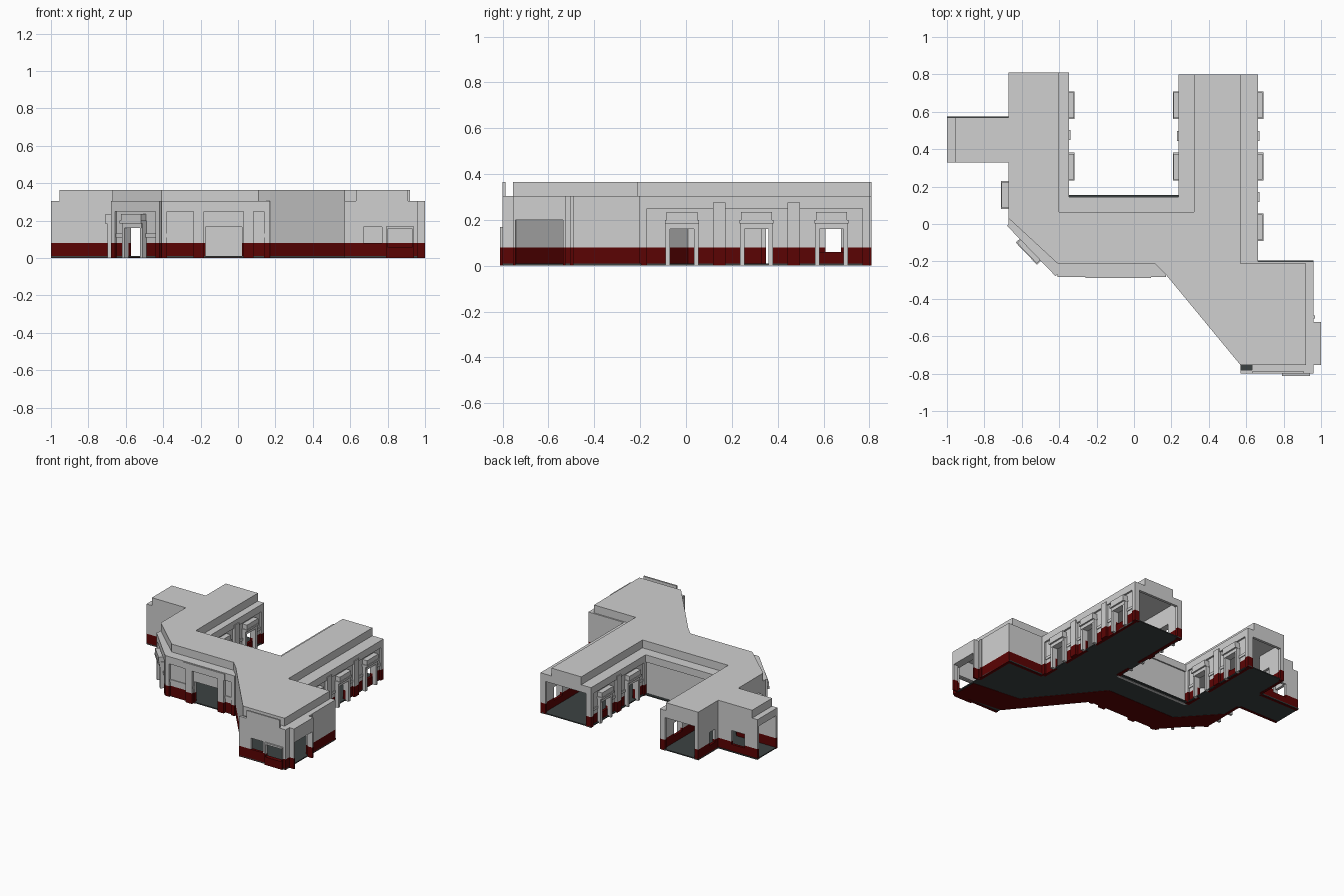
import bpy, bmesh
from mathutils import Vector

cube = bpy.data.objects.get("Cube")
if cube:
    bpy.data.objects.remove(cube, do_unlink=True)


def material(name, rgb):
    m = bpy.data.materials.new(name)
    m.use_nodes = True
    m.diffuse_color = (*rgb, 1)
    bsdf = next(n for n in m.node_tree.nodes if n.type == "BSDF_PRINCIPLED")
    bsdf.inputs["Base Color"].default_value = (*rgb, 1)
    bsdf.inputs["Roughness"].default_value = 0.9
    return m


PLASTER, RED, FLOOR = range(3)
MATERIALS = [material("pale_plaster", (0.63, 0.63, 0.63)),
             material("dark_red_paint", (0.105, 0.001, 0.001)),
             material("dark_slate_floor", (0.045, 0.055, 0.055))]
BASE, EAVES, TOP, THICK = 0.08, 0.305, 0.365, 0.02


def finish(name, bm):
    bmesh.ops.recalc_face_normals(bm, faces=bm.faces)
    mesh = bpy.data.meshes.new(name)
    bm.to_mesh(mesh)
    bm.free()
    for m in MATERIALS:
        mesh.materials.append(m)
    ob = bpy.data.objects.new(name, mesh)
    bpy.context.collection.objects.link(ob)


def prism(name, outline, z0, z1, mat):
    """Extrude a plan outline between two heights."""
    bm = bmesh.new()
    face = bm.faces.new([bm.verts.new((x, y, z0)) for x, y in outline])
    ext = bmesh.ops.extrude_face_region(bm, geom=[face], use_keep_orig=True)
    for v in ext["geom"]:
        if isinstance(v, bmesh.types.BMVert):
            v.co.z = z1
    for f in bm.faces:
        f.material_index = mat
    finish(name, bm)


class Wall:
    """Wall from a to b with the outside on the right hand of travel."""

    def __init__(self, name, a, b, red_base=True):
        self.name, self.a = name, Vector(a)
        self.u = (Vector(b) - self.a).normalized()
        self.n = Vector((self.u.y, -self.u.x))
        self.length = (Vector(b) - self.a).length
        self.red_base = red_base
        self.bm = bmesh.new()

    def box(self, s0, s1, d0, d1, z0, z1, mat=PLASTER):
        if s1 - s0 < 0.001 or z1 - z0 < 0.001:
            return
        ret = bmesh.ops.create_cube(self.bm, size=1)
        for v in ret["verts"]:
            s = s0 + (v.co.x + 0.5) * (s1 - s0)
            d = d0 + (v.co.y + 0.5) * (d1 - d0)
            z = z0 + (v.co.z + 0.5) * (z1 - z0)
            p = self.a + self.u * s + self.n * d
            v.co = (p.x, p.y, z)
        for f in {f for v in ret["verts"] for f in v.link_faces}:
            f.material_index = mat

    def painted(self, s0, s1, d0, d1, z0, z1):
        """Box whose part below the paint line is red."""
        if self.red_base and z0 < BASE:
            self.box(s0, s1, d0, d1, z0, min(z1, BASE), RED)
            z0 = BASE
        self.box(s0, s1, d0, d1, z0, z1)

    def panels(self, openings):
        """Wall body around openings given as centre, half width, bottom, top."""
        s = 0
        for c, h, z0, z1 in sorted(openings):
            self.painted(s, c - h, -THICK, 0, 0, EAVES)
            self.painted(c - h, c + h, -THICK, 0, 0, z0)
            self.box(c - h, c + h, -THICK, 0, z1, EAVES)
            s = c + h
        self.painted(s, self.length, -THICK, 0, 0, EAVES)

    def trim(self, openings):
        """Cornice, end strips and a dado rail between the openings."""
        self.box(0, self.length, 0, 0.013, 0.25, EAVES)
        for s in (0, self.length - 0.03):
            self.painted(s, s + 0.03, 0, 0.013, 0, 0.25)
        s = 0
        for c, h, *_ in sorted(openings) + [(self.length, 0)]:
            self.box(s, c - h, 0, 0.006, 0.11, 0.13)
            s = c + h

    def surround(self, c, h):
        """Plain side posts up to a stepped hood."""
        for s in (c - h - 0.02, c + h):
            self.box(s, s + 0.02, 0, 0.028, 0, 0.185)
        half = h + 0.022
        self.box(c - half + 0.008, c + half - 0.008, 0, 0.03, 0.16, 0.185)
        self.box(c - half, c + half, 0, 0.042, 0.185, 0.2)
        self.box(c - half + 0.006, c + half - 0.006, 0, 0.038, 0.2, 0.235)

    def pilaster(self, c):
        self.painted(c - 0.027, c + 0.027, 0, 0.02, 0, 0.275)

    def done(self):
        finish(self.name, self.bm)


def build(name, a, b, openings=(), hoods=(), pilasters=(), trim=False, red=True):
    """Hoods are centre, half width and height of the opening's bottom."""
    w = Wall(name, a, b, red)
    holes = list(openings) + [(c, h, z0, 0.16) for c, h, z0 in hoods]
    w.panels(holes)
    if trim:
        w.trim(holes)
    for c, h, _ in hoods:
        w.surround(c, h)
    for c in pilasters:
        w.pilaster(c)
    return w


def open_end(name, a, b, post=0.03):
    """Wing end left open between two corner posts below a deep header."""
    length = (Vector(b) - Vector(a)).length
    build(name, a, b, [(length / 2, length / 2 - post, 0, 0.25)]).done()


# Ground floor and roof slabs
floor = [(-.67, .81), (-.67, .575), (-1, .575), (-1, .33), (-.67, .33), (-.67, 0),
         (-.41, -.27), (.17, -.27), (.57, -.755), (.57, -.8), (.96, -.8), (.96, -.195),
         (.65, -.195), (.65, .8), (.24, .8), (.24, .155), (-.35, .155), (-.35, .81)]
prism("floor", floor, 0.002, 0.01, FLOOR)
eaves = [(-.67, .81), (-.67, .57), (-1, .57), (-1, .33), (-.67, .33), (-.67, 0),
         (-.41, -.27), (.17, -.27), (.57, -.755), (.63, -.755), (.63, -.8), (.96, -.8),
         (.96, -.2), (.66, -.2), (.66, .8), (.25, .8), (.25, .135), (-.36, .135), (-.36, .81)]
prism("lower_roof", eaves, EAVES - 0.012, EAVES, PLASTER)
crown = [(-.67, .81), (-.67, .57), (-.955, .57), (-.955, .33), (-.67, .33), (-.67, .03),
         (-.41, -.21), (.11, -.21), (.17, -.27), (.57, -.755), (.92, -.755), (.92, -.21),
         (.57, -.21), (.57, .8), (.32, .8), (.32, .065), (-.4, .065), (-.4, .81)]
prism("upper_roof", crown, EAVES, TOP, PLASTER)

# Red strip under the floor along the front
front = [(-.65, 0), (-.41, -.265), (.17, -.265), (.57, -.75), (.95, -.79)]
strip = front + [(x, y + 0.2) for x, y in reversed(front)]
prism("front_floor_strip", strip, 0, 0.008, RED)

# Front walls
w = build("front_wall", (-.41, -.27), (.17, -.27), [(.333, .098, 0, .165)], trim=True)
w.box(.15, .5, 0, .02, .25, .3)
for s in (.2, .466):
    w.pilaster(s)
w.done()
build("front_corner_wall", (-.67, 0), (-.41, -.27),
      hoods=[(.18, .06, 0)], trim=True).done()
build("slanted_wall", (.17, -.27), (.57, -.755)).done()

# South east block
w = build("block_front_wall", (.57, -.8), (.96, -.8),
          [(.15, .05, .08, .165), (.295, .07, .06, .16)])
w.box(.22, .37, 0, .012, .155, .168)
w.painted(.22, .37, 0, .012, 0, .06)
for s in (.22, .362):
    w.painted(s, s + .008, 0, .012, .06, .155)
w.box(.06, .34, -.012, 0, EAVES, TOP)
w.done()
w = build("block_side_wall", (.96, -.8), (.96, -.2), [(.16, .115, 0, .2)])
w.box(.045, .275, 0, .04, .2, EAVES)
for s in (.045, .263):
    w.painted(s, s + .012, 0, .04, 0, .2)
w.painted(.295, .31, 0, .008, 0, EAVES)
w.done()
build("block_back_wall", (.96, -.2), (.65, -.2)).done()

# East wing
build("east_wing_outer_wall", (.65, -.2), (.65, .8),
      hoods=[(.183, .052, 0), (.507, .052, 0), (.835, .052, .06)],
      pilasters=(.345, .67), trim=True).done()
open_end("east_wing_end", (.65, .8), (.25, .8))
build("east_wing_inner_wall", (.25, .8), (.25, .135),
      hoods=[(.165, .052, .06), (.493, .052, 0)],
      pilasters=(.33,), trim=True).done()

# Courtyard and west wing
w = build("courtyard_wall", (.25, .135), (-.36, .135), red=False)
w.box(0, w.length, 0, .01, .25, EAVES)
w.done()
build("west_wing_inner_wall", (-.36, .135), (-.36, .81),
      hoods=[(.172, .052, 0), (.5, .052, .06)],
      pilasters=(.34,), trim=True).done()
open_end("west_wing_end", (-.36, .81), (-.67, .81))
build("west_wing_rear_wall", (-.67, .81), (-.67, .57), [(.168, .034, .06, .16)]).done()
build("west_wing_outer_wall", (-.67, .33), (-.67, 0), hoods=[(.175, .052, .06)]).done()

# West annex
build("annex_back_wall", (-.67, .57), (-1, .57), [(.165, .055, .06, .165)]).done()
open_end("annex_end", (-1, .57), (-1, .33), post=0.012)
build("annex_front_wall", (-1, .33), (-.67, .33)).done()
